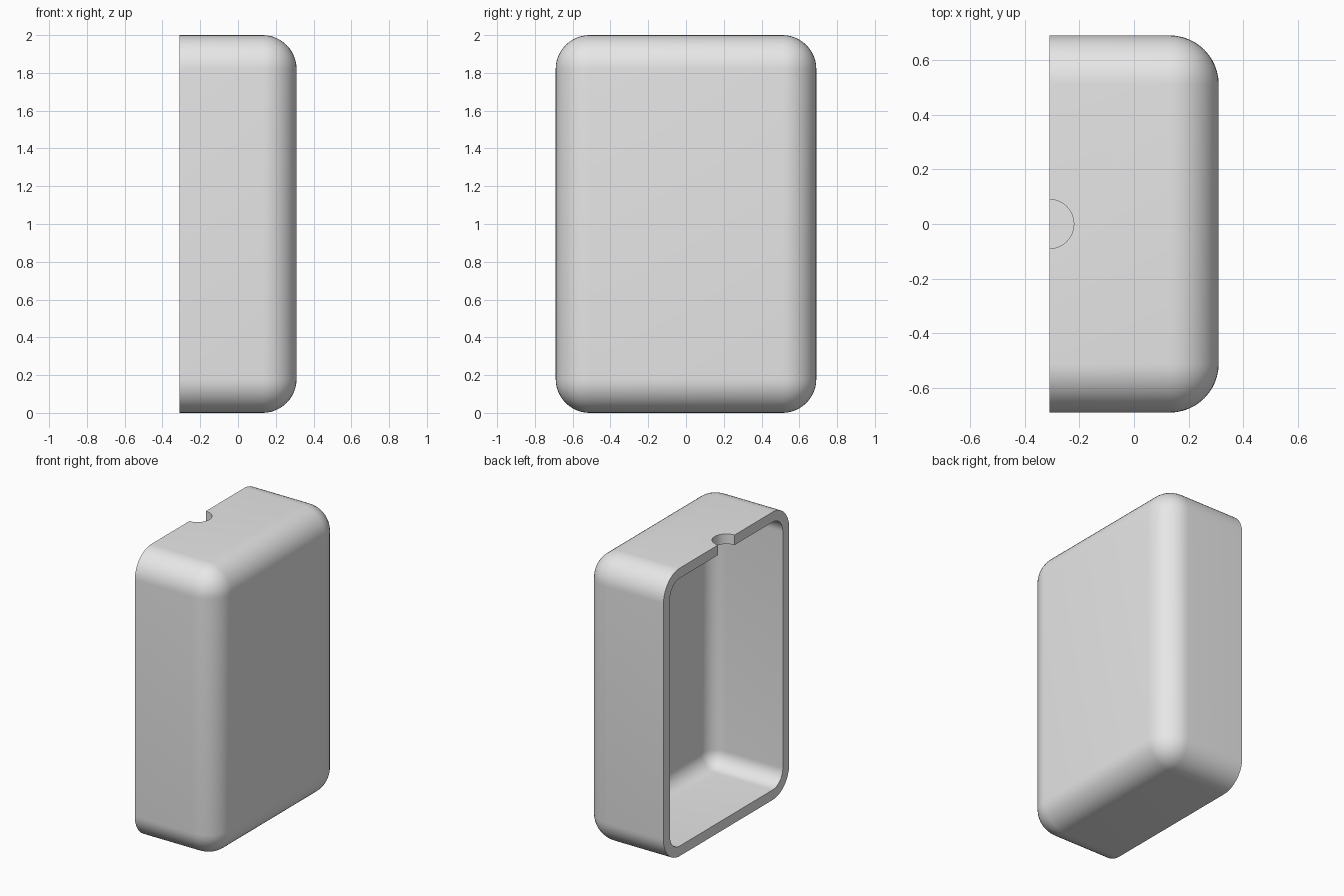
import bpy, bmesh, math
from mathutils import Vector

cube = bpy.data.objects.get("Cube")
if cube:
    bpy.data.objects.remove(cube, do_unlink=True)

HALF_X, HALF_Y, HEIGHT = 0.31, 0.69, 2.0
RADIUS, WALL, NOTCH = 0.18, 0.07, 0.09

grey = bpy.data.materials.new("grey plastic")
grey.use_nodes = True
grey.diffuse_color = (0.8, 0.8, 0.8, 1)
grey.node_tree.nodes["Principled BSDF"].inputs["Base Color"].default_value = (0.8, 0.8, 0.8, 1)


def add_object(name, bm):
    bmesh.ops.recalc_face_normals(bm, faces=bm.faces)
    mesh = bpy.data.meshes.new(name)
    bm.to_mesh(mesh)
    bm.free()
    mesh.materials.append(grey)
    obj = bpy.data.objects.new(name, mesh)
    bpy.context.collection.objects.link(obj)
    return obj


def rounded_box(inset, radius):
    """Rounded block that runs well past the open side."""
    low = Vector((-3 * HALF_X, inset - HALF_Y, inset))
    high = Vector((HALF_X - inset, HALF_Y - inset, HEIGHT - inset))
    bm = bmesh.new()
    bmesh.ops.create_cube(bm, size=1)
    for v in bm.verts:
        v.co = [(low[i] + high[i]) / 2 + v.co[i] * (high[i] - low[i]) for i in range(3)]
    bmesh.ops.bevel(bm, geom=bm.edges[:], offset=radius, segments=12,
                    profile=0.5, affect='EDGES')
    return bm


# Outer shell, sliced flat at the open side
bm = rounded_box(0, RADIUS)
cut = bmesh.ops.bisect_plane(bm, geom=bm.verts[:] + bm.edges[:] + bm.faces[:],
                             plane_co=(-HALF_X, 0, 0), plane_no=(-1, 0, 0), clear_outer=True)
rim = [e for e in cut["geom_cut"] if isinstance(e, bmesh.types.BMEdge)]
bmesh.ops.contextual_create(bm, geom=rim)
case = add_object("case_half", bm)

# Hollow inside
cavity = add_object("cavity_cutter", rounded_box(WALL, RADIUS - WALL))

# Round cable notch in the top wall
bm = bmesh.new()
bmesh.ops.create_cone(bm, cap_ends=True, segments=48, radius1=NOTCH, radius2=NOTCH, depth=0.4)
bmesh.ops.translate(bm, verts=bm.verts, vec=(-HALF_X, 0, HEIGHT))
notch = add_object("notch_cutter", bm)

bpy.context.view_layer.objects.active = case
case.select_set(True)
for cutter in (cavity, notch):
    mod = case.modifiers.new(cutter.name, 'BOOLEAN')
    mod.operation = 'DIFFERENCE'
    mod.solver = 'EXACT'
    mod.object = cutter
    cutter.hide_render = True
    bpy.ops.object.modifier_apply(modifier=mod.name)
    bpy.data.objects.remove(cutter, do_unlink=True)

bpy.ops.object.shade_smooth_by_angle(angle=math.radians(30))
